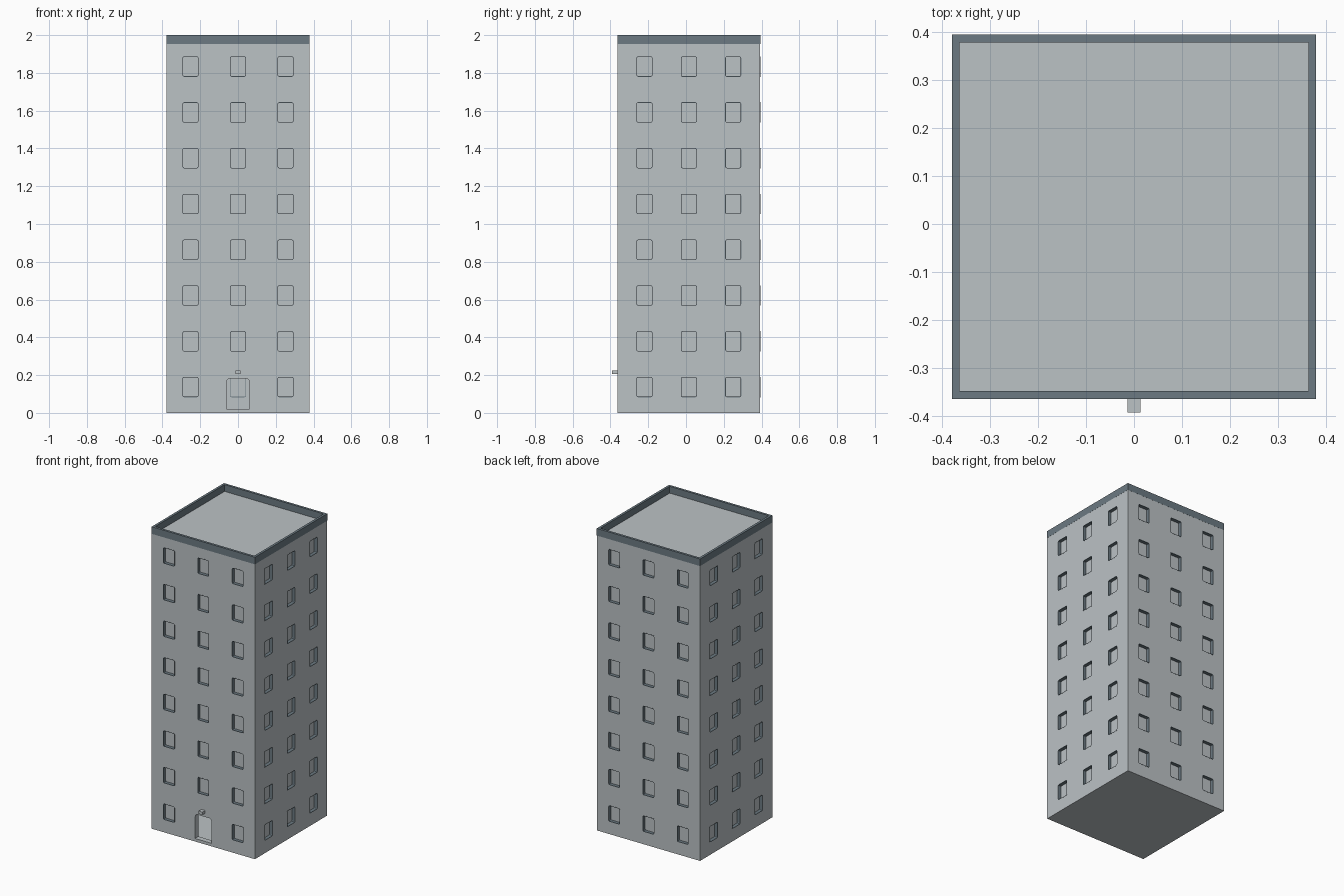
import bpy, bmesh, math
from mathutils import Matrix

if "Cube" in bpy.data.objects:
    bpy.data.objects.remove(bpy.data.objects["Cube"])

CY = 0.0150          # centre of the building in y
H = 0.3780           # half width
DEPTH = 0.022        # window recess


def material(name, rgb):
    m = bpy.data.materials.new(name)
    m.diffuse_color = (*rgb, 1)
    m.use_nodes = True
    m.node_tree.nodes["Principled BSDF"].inputs["Base Color"].default_value = m.diffuse_color
    return m


wall_mat = material("pale grey wall", (0.50, 0.54, 0.56))
trim_mat = material("dark slate trim", (0.150, 0.195, 0.225))


def finish(bm, name, mat):
    bmesh.ops.recalc_face_normals(bm, faces=bm.faces)
    me = bpy.data.meshes.new(name)
    bm.to_mesh(me)
    bm.free()
    me.materials.append(mat)
    ob = bpy.data.objects.new(name, me)
    bpy.context.collection.objects.link(ob)
    return ob


def add_box(bm, x0, x1, y0, y1, z0, z1):
    m = Matrix.Translation(((x0 + x1) / 2, (y0 + y1) / 2, (z0 + z1) / 2)) \
        @ Matrix.Diagonal((x1 - x0, y1 - y0, z1 - z0, 1))
    bmesh.ops.create_cube(bm, size=1, matrix=m)


def loop(bm, outline, y, mat):
    return [bm.verts.new((mat @ Matrix.Translation((x, y, z))).translation) for x, z in outline]


def bridge(bm, loops, closed=False):
    """Join matching loops with quads."""
    count = len(loops)
    for k in range(count if closed else count - 1):
        a, b = loops[k], loops[(k + 1) % count]
        for i in range(len(a)):
            j = (i + 1) % len(a)
            bm.faces.new((a[i], b[i], b[j], a[j]))


def add_prism(bm, outline, y0, y1, mat):
    a, b = loop(bm, outline, y0, mat), loop(bm, outline, y1, mat)
    bm.faces.new(a)
    bm.faces.new(b[::-1])
    bridge(bm, (a, b))


def add_ring(bm, outer, inner, y0, y1, mat):
    bridge(bm, [loop(bm, outer, y0, mat), loop(bm, outer, y1, mat),
                loop(bm, inner, y1, mat), loop(bm, inner, y0, mat)], closed=True)


def rounded(cx, cz, w, h, r):
    pts = []
    for k, (sx, sz) in enumerate(((1, 1), (-1, 1), (-1, -1), (1, -1))):
        for t in (0, 0.5, 1):
            ang = (k + t) * math.pi / 2
            pts.append((cx + sx * (w / 2 - r) + r * math.cos(ang),
                        cz + sz * (h / 2 - r) + r * math.sin(ang)))
    return pts


def cut(target, cutter):
    mod = target.modifiers.new("cut", 'BOOLEAN')
    mod.object = cutter
    mod.operation = 'DIFFERENCE'
    mod.solver = 'EXACT'
    bpy.context.view_layer.objects.active = target
    bpy.ops.object.modifier_apply(modifier=mod.name)
    bpy.data.objects.remove(cutter)


# Tower body with a hollow inside
bm = bmesh.new()
add_box(bm, -H, H, CY - H, CY + H, 0, 1.955)
tower = finish(bm, "tower_walls", wall_mat)
bm = bmesh.new()
t = 0.035
add_box(bm, -H + t, H - t, CY - H + t, CY + H - t, 0.008, 1.92)
cut(tower, finish(bm, "hollow_cutter", wall_mat))

# Window recesses with dark frames: four sides, eight floors, three columns
bm = bmesh.new()
frames = bmesh.new()
RIM = 0.003
for side in range(4):
    place = Matrix.Translation((0, CY, 0)) @ Matrix.Rotation(side * math.pi / 2, 4, 'Z')
    pitch = 0.2515 if side % 2 == 0 else 0.235
    for floor in range(8):
        for col in (-1, 0, 1):
            if side == 0 and floor == 0 and col == 0:
                continue  # the door goes here
            x, z, w, h = col * pitch, 0.1365 + floor * 0.2424, 0.085, 0.108
            outer = rounded(x, z, w, h, 0.008)
            inner = rounded(x, z, w - 2 * RIM, h - 2 * RIM, 0.006)
            add_prism(bm, outer, -H - 0.02, -H + DEPTH, place)
            add_ring(frames, outer, inner, -H - 0.0005, -H + t + 0.004, place)
cut(tower, finish(bm, "window_cutter", wall_mat))
finish(frames, "window_frames", trim_mat)

# Open doorway with clipped top corners
bm = bmesh.new()
door = [(-0.061, 0.02), (0.061, 0.02), (0.061, 0.162), (0.056, 0.176),
        (0.046, 0.182), (-0.046, 0.182), (-0.056, 0.176), (-0.061, 0.162)]
add_prism(bm, door, CY - H - 0.02, CY - H + 0.06, Matrix.Identity(4))
cut(tower, finish(bm, "door_cutter", wall_mat))

# Roof parapet: square ring
bm = bmesh.new()
rings = []
for half, z in ((H + 0.0005, 1.953), (H + 0.0005, 2.0), (H - 0.0155, 2.0), (H - 0.0155, 1.953)):
    rings.append([bm.verts.new((sx * half, CY + sy * half, z))
                  for sx, sy in ((-1, -1), (1, -1), (1, 1), (-1, 1))])
bridge(bm, rings, closed=True)
finish(bm, "roof_parapet", trim_mat)

# Small lamp block above the door
bm = bmesh.new()
add_box(bm, -0.014, 0.014, -0.392, -0.363, 0.207, 0.225)
finish(bm, "door_lamp", wall_mat)
